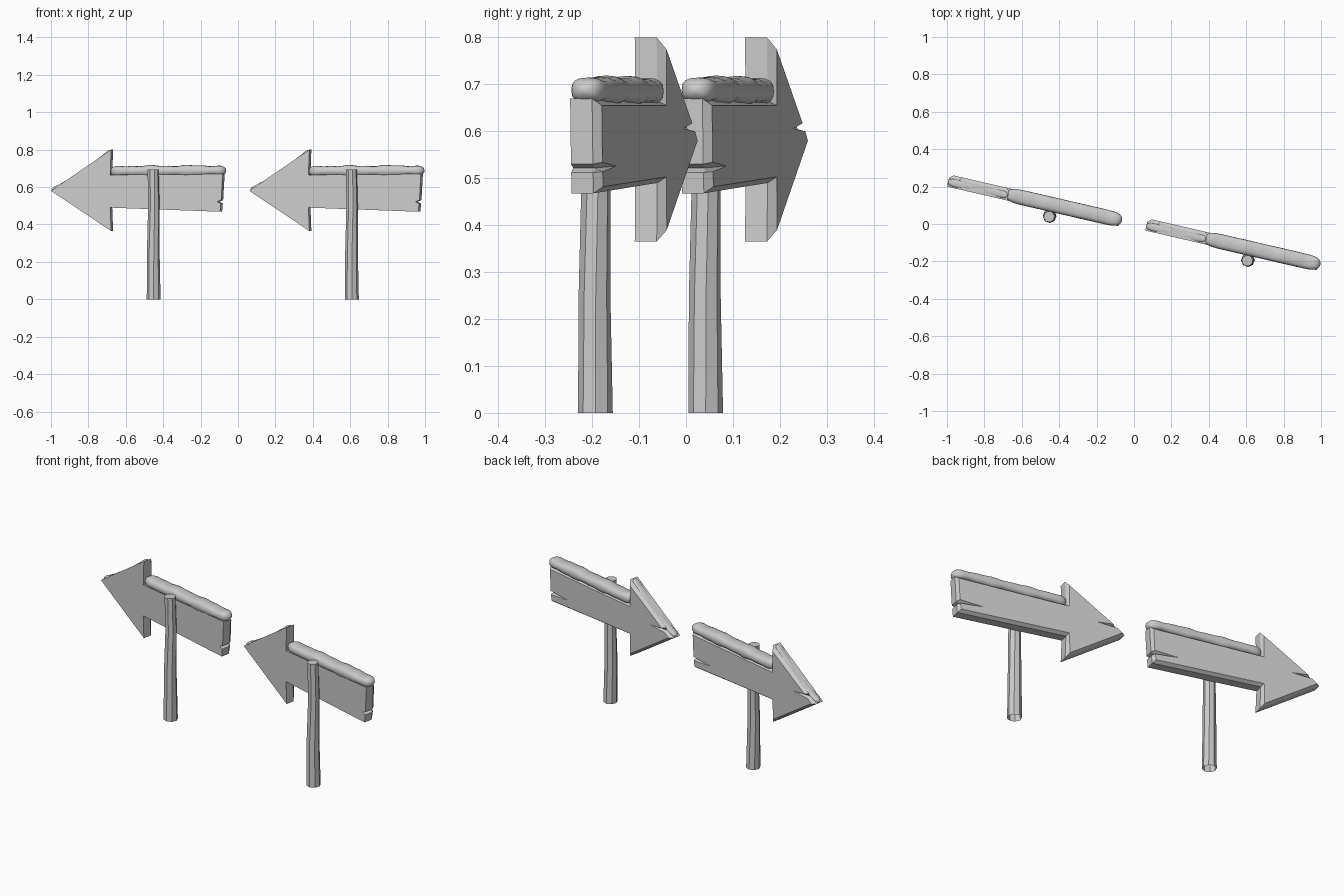
import bpy, bmesh, math
from mathutils import Vector, Matrix

old = bpy.data.objects.get("Cube")
if old:
    bpy.data.objects.remove(old, do_unlink=True)

grey = bpy.data.materials.new("plain_grey")
grey.use_nodes = True
COLOUR = (0.6, 0.6, 0.6, 1)
grey.diffuse_color = COLOUR
grey.node_tree.nodes["Principled BSDF"].inputs["Base Color"].default_value = COLOUR

THICK, CHAMFER = 0.066, 0.018
YAW = math.radians(-13)


def finish(name, bm, place, angle):
    bmesh.ops.recalc_face_normals(bm, faces=bm.faces)
    mesh = bpy.data.meshes.new(name)
    bm.to_mesh(mesh)
    bm.free()
    mesh.materials.append(grey)
    obj = bpy.data.objects.new(name, mesh)
    bpy.context.collection.objects.link(obj)
    obj.matrix_world = place
    bpy.ops.object.select_all(action='DESELECT')
    obj.select_set(True)
    bpy.context.view_layer.objects.active = obj
    bpy.ops.object.shade_smooth_by_angle(angle=math.radians(angle))


def loft(rings, cap_start=True, cap_end=True):
    """Skin a list of equal closed rings of points."""
    bm = bmesh.new()
    loops = [[bm.verts.new(p) for p in ring] for ring in rings]
    for a, b in zip(loops, loops[1:]):
        for i in range(len(a)):
            j = (i + 1) % len(a)
            bm.faces.new((a[i], a[j], b[j], b[i]))
    if cap_start:
        bm.faces.new(loops[0])
    if cap_end:
        bm.faces.new(loops[-1])
    return bm


# Arrow outline: (along, height) at the front, then on the chamfered back
OUTLINE = [
    ((0, .58), (.02, .58)),
    ((.035, .604), (.045, .6)),
    ((.05, .609), (.16, .606)),        # crack in the upper slope
    ((.058, .619), (.07, .617)),
    ((.33, .8), (.315, .775)),
    ((.325, .665), (.315, .655)),
    ((.942, .67), (.928, .655)),
    ((.934, .53), (.922, .534)),
    ((.912, .522), (.79, .526)),       # split in the tail end
    ((.932, .512), (.92, .514)),
    ((.928, .468), (.914, .482)),
    ((.325, .49), (.315, .503)),
    ((.33, .365), (.312, .39)),
]


def arrow_board(name, place):
    front = [Vector((u, 0, z)) for (u, z), _ in OUTLINE]
    mid = [p + Vector((0, THICK - CHAMFER, 0)) for p in front]
    back = [Vector((u, THICK, z)) for _, (u, z) in OUTLINE]
    finish(name, loft([front, mid, back]), place, 15)


def snow(name, place, start, end, width, height, bulge, sides=16, steps=36):
    """Lumpy rounded roll lying along an edge of the board."""
    a, b = Vector(start), Vector(end)
    along = (b - a).normalized()
    up = along.cross(Vector((0, 1, 0))) * -1
    rings = []
    for i in range(steps + 1):
        t = 0.5 - 0.5 * math.cos(math.pi * i / steps)
        s = max(0.12, (1 - abs(2 * t - 1) ** 14) ** 0.5)
        lump = 1 + 0.1 * math.sin(t * 19 + 1) + 0.07 * math.sin(t * 41)
        centre = a.lerp(b, t) + up * bulge * math.sin(math.pi * t)
        ring = []
        for k in range(sides):
            ang = math.tau * k / sides
            c, d = math.cos(ang), math.sin(ang)
            side = math.copysign(abs(c) ** 0.75, c) * width * (0.95 + 0.05 * lump)
            lift = math.copysign(abs(d) ** 0.75, d) * height * lump
            ring.append(centre + s * (Vector((0, side, 0)) + up * lift))
        rings.append(ring)
    finish(name, loft(rings), place, 60)


def post(name, place):
    # Slightly crooked tapering trunk, open underneath
    rings = []
    for z, r, shift in ((0, .037, 0), (.25, .034, -.002), (.5, .031, .001), (.695, .03, -.003)):
        rings.append([Vector((shift + r * math.cos(math.tau * (k + z * 0.4) / 8),
                              shift + r * math.sin(math.tau * (k + z * 0.4) / 8), z))
                      for k in range(8)])
    finish(name, loft(rings, cap_start=False), place, 30)


# Two identical signposts
for label, origin in (("left", (.06, -.035, 0)), ("right", (-1, .2, 0))):
    base = Matrix.Translation(origin)
    turned = base @ Matrix.Rotation(YAW, 4, 'Z')
    mid = THICK / 2
    arrow_board(label + "_arrow_board", turned)
    snow(label + "_board_snow", turned, (.32, mid, .685), (.953, mid, .688), .04, .028, 0)
    snow(label + "_head_snow", turned, (.002, mid - .006, .583), (.325, mid - .006, .796),
         .021, .012, .014)
    post(label + "_post", base @ Matrix.Translation((.549, -.158, 0)))
